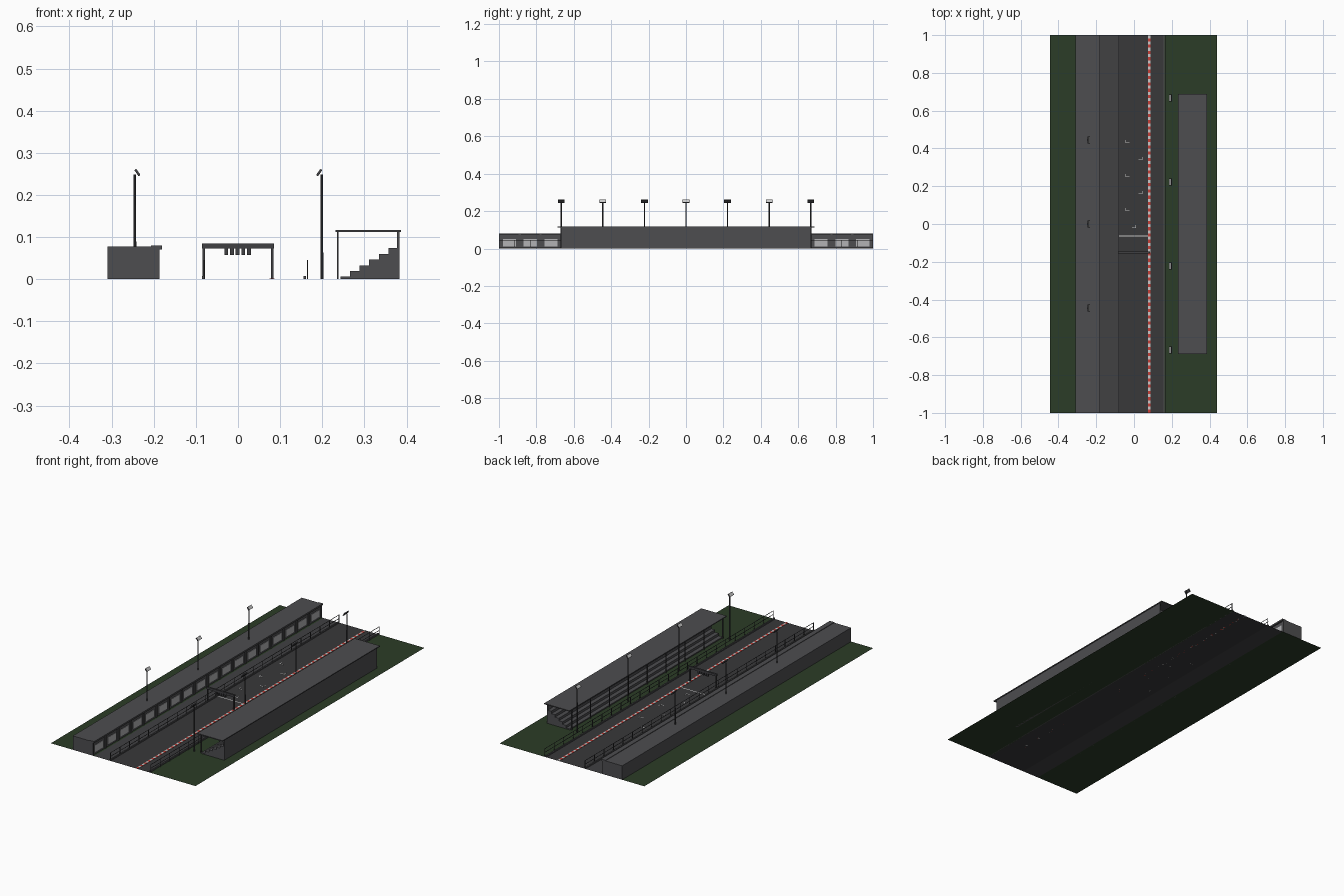
import bpy, bmesh
from math import radians
from mathutils import Matrix, Vector

if "Cube" in bpy.data.objects:
    bpy.data.objects.remove(bpy.data.objects["Cube"])


def mat(name, r, g, b):
    m = bpy.data.materials.new(name)
    m.diffuse_color = (r, g, b, 1)
    m.use_nodes = True
    m.node_tree.nodes["Principled BSDF"].inputs["Base Color"].default_value = m.diffuse_color
    return m


GRASS = mat("grass", 0.024, 0.045, 0.02)
ASPHALT = mat("asphalt", 0.04, 0.04, 0.042)
PIT = mat("pit_asphalt", 0.052, 0.052, 0.055)
CONCRETE = mat("concrete", 0.075, 0.075, 0.08)
STEEL = mat("steel", 0.05, 0.05, 0.055)
WHITE = mat("white", 0.75, 0.75, 0.75)
DOOR = mat("door", 0.45, 0.45, 0.46)
RED = mat("red", 0.6, 0.05, 0.04)


def finish(name, bm, material):
    me = bpy.data.meshes.new(name)
    bm.to_mesh(me)
    bm.free()
    me.materials.append(material)
    ob = bpy.data.objects.new(name, me)
    bpy.context.collection.objects.link(ob)
    return ob


def boxes(name, material, spans):
    """One object made of boxes given as (x0, x1, y0, y1, z0, z1)."""
    bm = bmesh.new()
    for x0, x1, y0, y1, z0, z1 in spans:
        m = Matrix.Translation(((x0 + x1) / 2, (y0 + y1) / 2, (z0 + z1) / 2))
        bmesh.ops.create_cube(bm, size=1, matrix=m @ Matrix.Diagonal((x1 - x0, y1 - y0, z1 - z0, 1)))
    return finish(name, bm, material)


def sheet(name, material, x0, x1, y0=-1, y1=1, z=0):
    bm = bmesh.new()
    bm.faces.new([bm.verts.new(p) for p in ((x0, y0, z), (x1, y0, z), (x1, y1, z), (x0, y1, z))])
    return finish(name, bm, material)


def extrude_y(name, material, profile, y0, y1):
    """Closed xz profile pulled along y."""
    bm = bmesh.new()
    f = bm.faces.new([bm.verts.new((x, y0, z)) for x, z in profile])
    ext = bmesh.ops.extrude_face_region(bm, geom=[f])
    bmesh.ops.translate(bm, vec=(0, y1 - y0, 0),
                        verts=[v for v in ext["geom"] if isinstance(v, bmesh.types.BMVert)])
    bmesh.ops.recalc_face_normals(bm, faces=bm.faces)
    return finish(name, bm, material)


# Ground strips
sheet("grass_left", GRASS, -0.445, -0.31)
sheet("building_base", GRASS, -0.31, -0.18)
sheet("pit_lane", PIT, -0.18, -0.08)
sheet("track", ASPHALT, -0.08, 0.155)
sheet("grass_right", GRASS, 0.155, 0.44)

# Striped kerb
N = 120
step = 2 / N
for name, m, first in (("kerb_red", RED, 0), ("kerb_white", WHITE, 1)):
    boxes(name, m, [(0.075, 0.087, -1 + i * step, -1 + (i + 1) * step, 0, 0.002)
                    for i in range(first, N, 2)])

# Start line and staggered grid slots
sheet("start_line", WHITE, -0.08, 0.075, -0.067, -0.062, 0.001)
slots = []
for i in range(6):
    y = -0.02 + i * 0.09
    x = -0.035 if i % 2 else 0.035
    if i == 0:
        x = 0.0
    slots.append((x - 0.011, x + 0.011, y - 0.002, y + 0.002, 0, 0.001))
    side = -0.011 if i % 2 else 0.008
    slots.append((x + side, x + side + 0.003, y + 0.002, y + 0.016, 0, 0.001))
boxes("grid_slots", WHITE, slots)

# Pit building with canopy, garage doors and piers
boxes("pit_building", CONCRETE, [(-0.31, -0.19, -1, 1, 0, 0.077)])
boxes("pit_canopy", CONCRETE, [(-0.207, -0.18, -1, 1, 0.071, 0.08)])
door_y = [-0.944 + i * 2 / 18 for i in range(18)]
boxes("garage_doors", DOOR, [(-0.191, -0.188, y - 0.035, y + 0.035, 0.012, 0.05) for y in door_y])
boxes("garage_piers", CONCRETE, [(-0.191, -0.186, -1 + i * 2 / 18 - 0.006 * (i > 0),
                                  -1 + i * 2 / 18 + 0.006 * (i < 18), 0, 0.071) for i in range(19)])

# Low walls with post-and-rail fences
POSTS = 25
for side, wx, fx in (("pit", -0.083, -0.081), ("stand", 0.158, 0.165)):
    boxes(side + "_wall", CONCRETE, [(wx - 0.003, wx + 0.004, -1, 1, 0, 0.007)])
    ys = [-0.998 + i * 1.996 / (POSTS - 1) for i in range(POSTS)]
    boxes(side + "_fence_posts", STEEL,
          [(fx - 0.0013, fx + 0.0013, y - 0.0013, y + 0.0013, 0, 0.045) for y in ys])
    boxes(side + "_fence_rails", STEEL,
          [(fx - 0.001, fx + 0.001, -1, 1, z - 0.001, z + 0.001) for z in (0.024, 0.044)])

# Start gantry with five signal lamps
gy = -0.15
boxes("gantry_frame", STEEL, [(-0.085, 0.085, gy - 0.005, gy + 0.005, 0.073, 0.085),
                              (-0.084, -0.078, gy - 0.003, gy + 0.003, 0, 0.074),
                              (0.078, 0.084, gy - 0.003, gy + 0.003, 0, 0.074)])
boxes("signal_lamps", STEEL, [(x - 0.0045, x + 0.0045, gy - 0.004, gy + 0.004, 0.058, 0.074)
                              for x in (-0.028, -0.0145, -0.001, 0.0125, 0.026)])

# Grandstand: stepped terrace, back wall, roof and front posts
profile = [(0.38, 0), (0.243, 0)]
for i in range(6):
    z = 0.006 + i * 0.0135
    profile += [(0.243 + i * 0.0228, z), (0.243 + (i + 1) * 0.0228, z)]
extrude_y("terrace", CONCRETE, profile, -0.667, 0.667)
boxes("stand_back_wall", CONCRETE, [(0.378, 0.383, -0.667, 0.667, 0, 0.113)])
boxes("stand_roof", CONCRETE, [(0.232, 0.387, -0.687, 0.687, 0.112, 0.117)])
boxes("stand_posts", STEEL, [(0.235, 0.239, y - 0.002, y + 0.002, 0, 0.113)
                             for y in [-0.66 + i * 0.165 for i in range(9)]])


# Floodlights: pole, tilted head and bright face
def floodlight(i, side, x, y, z0, aim):
    bm = bmesh.new()
    bmesh.ops.create_cone(bm, cap_ends=True, segments=8, radius1=0.0035, radius2=0.003,
                          depth=0.248 - z0, matrix=Matrix.Translation((x, y, (0.248 + z0) / 2)))
    finish(f"{side}_light_pole_{i}", bm, STEEL)
    tilt = Matrix.Translation((x + aim * 0.006, y, 0.253)) @ Matrix.Rotation(aim * radians(55), 4, 'Y')
    for name, m, size, dz in (("head", STEEL, (0.018, 0.036, 0.005, 1), 0),
                              ("lamp", WHITE, (0.015, 0.032, 0.002, 1), 0.0022)):
        bm = bmesh.new()
        bmesh.ops.create_cube(bm, size=1, matrix=tilt @ Matrix.Translation((0, 0, dz)) @ Matrix.Diagonal(size))
        finish(f"{side}_light_{name}_{i}", bm, m)


for i, y in enumerate((-0.445, 0, 0.445)):
    floodlight(i, "pit", -0.245, y, 0.076, 1)
for i, y in enumerate((-0.667, -0.222, 0.222, 0.667)):
    floodlight(i, "stand", 0.199, y, 0, -1)
